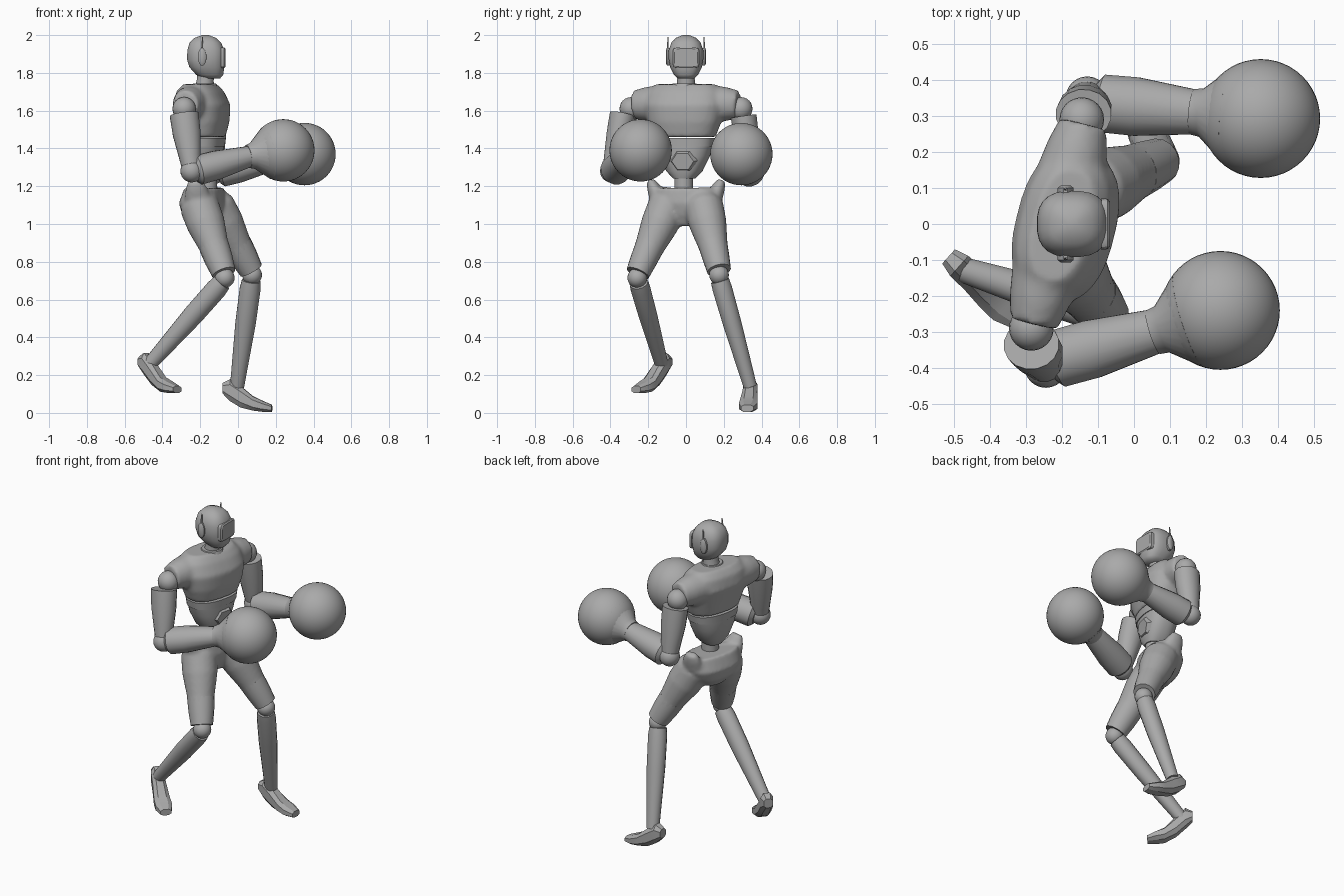
import bpy, bmesh, math
from mathutils import Matrix, Vector

if "Cube" in bpy.data.objects:
    bpy.data.objects.remove(bpy.data.objects["Cube"])

grey = bpy.data.materials.new("plain grey")
grey.use_nodes = True
grey.diffuse_color = (0.4, 0.4, 0.4, 1)
grey.node_tree.nodes["Principled BSDF"].inputs["Base Color"].default_value = (0.4, 0.4, 0.4, 1)


def finish(name, bm, angle=40):
    """Turn a bmesh into a shaded, coloured object."""
    bmesh.ops.recalc_face_normals(bm, faces=bm.faces)
    mesh = bpy.data.meshes.new(name)
    bm.to_mesh(mesh)
    bm.free()
    for poly in mesh.polygons:
        poly.use_smooth = True
    mesh.set_sharp_from_angle(angle=math.radians(angle))
    mesh.materials.append(grey)
    obj = bpy.data.objects.new(name, mesh)
    bpy.context.collection.objects.link(obj)
    return obj


def frame(start, end, forward=(1, 0, 0)):
    """Axes at start: local z runs to end, local x leans forward."""
    start = Vector(start)
    z = (Vector(end) - start).normalized()
    y = z.cross(Vector(forward)).normalized()
    x = y.cross(z)
    return Matrix.Translation(start) @ Matrix((x, y, z)).transposed().to_4x4()


def add_loft(bm, matrix, rings, sides=20, power=2.0):
    """Rings are (height, centre x, centre y, radius x, radius y)."""
    loops = []
    for h, cx, cy, rx, ry in rings:
        loop = []
        for i in range(sides):
            a = math.tau * (i + 0.5) / sides
            c, s = math.cos(a), math.sin(a)
            px = math.copysign(abs(c) ** (2 / power), c) * rx + cx
            py = math.copysign(abs(s) ** (2 / power), s) * ry + cy
            loop.append(bm.verts.new(matrix @ Vector((px, py, h))))
        loops.append(loop)
    for a, b in zip(loops, loops[1:]):
        for i in range(sides):
            j = (i + 1) % sides
            bm.faces.new((a[i], a[j], b[j], b[i]))
    bm.faces.new(loops[0])
    bm.faces.new(loops[-1])


def loft(name, matrix, rings, sides=20, power=2.0, angle=40):
    bm = bmesh.new()
    add_loft(bm, matrix, rings, sides, power)
    return finish(name, bm, angle)


def limb_rings(start, end, profile):
    """Profile is (fraction, radius x, radius y) along the limb."""
    length = (Vector(end) - Vector(start)).length
    return [(t * length, 0, 0, rx, ry) for t, rx, ry in profile]


def limb(name, start, end, profile, forward=(1, 0, 0), sides=16):
    return loft(name, frame(start, end, forward), limb_rings(start, end, profile), sides)


def ball(name, centre, radius, segments=24):
    bm = bmesh.new()
    bmesh.ops.create_uvsphere(bm, u_segments=segments, v_segments=segments // 2, radius=radius,
                              matrix=Matrix.Translation(centre))
    return finish(name, bm, 60)


def fuse(obj, voxel, smoothing):
    """Blend overlapping lofts into one soft skin."""
    mod = obj.modifiers.new("blend", 'REMESH')
    mod.mode, mod.voxel_size, mod.use_smooth_shade = 'VOXEL', voxel, True
    mod = obj.modifiers.new("soften", 'SMOOTH')
    mod.factor, mod.iterations = 0.5, smoothing


# Torso, twisted so that the left shoulder leads
twist = Matrix.Translation((-0.21, 0, 0)) @ Matrix.Rotation(math.radians(-14), 4, 'Z')
bm = bmesh.new()
add_loft(bm, twist, [(1.46, 0.03, 0, 0.105, 0.165), (1.54, 0.03, 0, 0.125, 0.195),
                     (1.63, 0.02, 0, 0.14, 0.215), (1.70, 0.01, 0, 0.115, 0.2),
                     (1.74, 0.01, 0, 0.08, 0.16)], 32, 2.5)
for side in (-1, 1):
    sleeve = twist @ frame((0, side * 0.12, 1.64), (0, side * 0.3, 1.63))
    add_loft(bm, sleeve, [(0, 0, 0, 0.1, 0.1), (0.1, 0, 0, 0.085, 0.09),
                          (0.165, 0, 0, 0.068, 0.075)])
fuse(finish("chest", bm), 0.012, 6)
loft("midriff_band", twist, [(1.41, 0.03, 0, 0.105, 0.155), (1.455, 0.03, 0, 0.108, 0.163)], 32, 2.4)
loft("abdomen", twist, [(1.24, 0.04, 0, 0.065, 0.055), (1.28, 0.035, 0, 0.085, 0.095),
                        (1.36, 0.03, 0, 0.098, 0.135), (1.41, 0.03, 0, 0.1, 0.15)], 32, 2.4)
loft("spine", twist, [(1.12, 0.05, 0, 0.05, 0.05), (1.25, 0.05, 0, 0.05, 0.05)], 12)
plate = twist @ frame((0.11, 0.015, 1.335), (0.145, 0.015, 1.33), (0, 0, 1))
loft("belly_plate", plate, [(0, 0, 0, 0.065, 0.075), (0.024, 0, 0, 0.05, 0.06)], 6, angle=20)
loft("collar", twist, [(1.715, 0.03, 0, 0.075, 0.08), (1.745, 0.035, 0, 0.06, 0.062)], 24)

# Head
limb("neck", (-0.18, 0, 1.7), (-0.165, 0, 1.83), [(0, 0.055, 0.055), (0.5, 0.045, 0.047), (1, 0.05, 0.05)])
loft("head", Matrix.Translation((-0.17, 0, 0)),
     [(1.77, 0.03, 0, 0.045, 0.045), (1.79, 0.02, 0, 0.072, 0.064), (1.83, 0.005, 0, 0.093, 0.085),
      (1.87, 0, 0, 0.1, 0.092), (1.92, 0, 0, 0.099, 0.092), (1.96, -0.003, 0, 0.084, 0.078),
      (1.985, -0.003, 0, 0.058, 0.055), (2, -0.003, 0, 0.018, 0.018)], 24, 2.6, 50)
loft("visor", frame((-0.09, 0, 1.88), (-0.067, 0, 1.88), (0, 0, 1)),
     [(0, 0, 0, 0.055, 0.072), (0.017, 0, 0, 0.055, 0.07), (0.023, 0, 0, 0.048, 0.062)], 20, 6, 25)
for side, word in ((-1, "right"), (1, "left")):
    ear = frame((-0.19, side * 0.08, 1.885), (-0.19, side * 0.108, 1.885), (0, 0, 1))
    loft(word + "_ear_disc", ear, [(0, 0, 0, 0.048, 0.023), (0.02, 0, 0, 0.048, 0.023),
                                  (0.027, 0, 0, 0.036, 0.014)], 12)
    limb(word + "_antenna", (-0.19, side * 0.098, 1.92), (-0.187, side * 0.095, 1.99),
         [(0, 0.007, 0.005), (1, 0.003, 0.002)], sides=6)

# Hips and thighs share one skin
legs = {
    "right": dict(hip=(-0.21, -0.09, 1.11), knee=(-0.075, -0.255, 0.74), ball=(-0.07, -0.258, 0.715),
                  shin=(-0.085, -0.25, 0.69), ankle=(-0.465, -0.13, 0.26),
                  heel=(-0.515, -0.09, 0.1), toe=(-0.32, -0.265, 0.1), lift=0.06),
    "left": dict(hip=(-0.13, 0.09, 1.11), knee=(0.07, 0.175, 0.755), ball=(0.075, 0.175, 0.73),
                 shin=(0.07, 0.18, 0.7), ankle=(-0.005, 0.34, 0.14),
                 heel=(-0.08, 0.345, 0), toe=(0.17, 0.325, 0), lift=0.02),
}
bm = bmesh.new()
add_loft(bm, Matrix.Translation((-0.18, 0, 0)) @ Matrix.Rotation(math.radians(-14), 4, 'Z'),
         [(0.99, 0, 0, 0.06, 0.07), (1.05, -0.01, 0, 0.1, 0.15), (1.11, -0.01, 0, 0.115, 0.185),
          (1.19, 0, 0, 0.095, 0.175)], 28, 2.3)
for leg in legs.values():
    hip, knee = leg["hip"], leg["knee"]
    add_loft(bm, frame(hip, knee), limb_rings(hip, knee, [
        (-0.15, 0.07, 0.07), (0.05, 0.105, 0.105), (0.3, 0.102, 0.1), (0.6, 0.08, 0.08), (1, 0.062, 0.062)]))
for side in (-1, 1):
    add_loft(bm, frame((-0.185 + side * 0.03, side * 0.15, 1.14), (-0.2 + side * 0.03, side * 0.19, 1.235)),
             [(0, 0, 0, 0.07, 0.045), (0.06, 0, 0, 0.055, 0.035), (0.1, 0, 0, 0.035, 0.022)])
fuse(finish("hips_and_thighs", bm), 0.011, 5)

# Lower legs and feet
for word, leg in legs.items():
    knee, hip = Vector(leg["knee"]), Vector(leg["hip"])
    limb(word + "_knee_guard", knee.lerp(hip, 0.38), knee,
         [(0, 0.08, 0.078), (0.5, 0.075, 0.072), (1, 0.064, 0.064)])
    ball(word + "_knee_joint", leg["ball"], 0.052)
    limb(word + "_shin", leg["shin"], leg["ankle"],
         [(0, 0.05, 0.05), (0.08, 0.056, 0.053), (0.4, 0.055, 0.05), (0.75, 0.045, 0.042), (1, 0.038, 0.036)])
    lift = leg["lift"]
    loft(word + "_foot", frame(leg["heel"], leg["toe"], (0, 0, 1)),
         [(0, 0.11 + lift, 0, 0.03, 0.028), (0.04, 0.1 + lift, 0, 0.062, 0.04),
          (0.095, 0.075 + lift / 2, 0, 0.06, 0.042), (0.16, 0.05, 0, 0.04, 0.05),
          (0.21, 0.035, 0, 0.031, 0.052), (0.26, 0.024, 0, 0.02, 0.034)], 8, 2.6, 25)

# Arms and round gloves
arms = {
    "right": dict(shoulder=(-0.285, -0.29, 1.61), top=(-0.285, -0.335, 1.58), elbow=(-0.245, -0.395, 1.28),
                  fore=(-0.215, -0.375, 1.285), wrist=(0.07, -0.295, 1.36), glove=(0.24, -0.24, 1.39)),
    "left": dict(shoulder=(-0.145, 0.29, 1.61), top=(-0.14, 0.305, 1.57), elbow=(-0.13, 0.35, 1.27),
                 fore=(-0.09, 0.335, 1.275), wrist=(0.18, 0.31, 1.335), glove=(0.352, 0.293, 1.37)),
}
for word, arm in arms.items():
    ball(word + "_shoulder_joint", arm["shoulder"], 0.062)
    limb(word + "_upper_arm", arm["top"], arm["elbow"],
         [(0, 0.078, 0.07), (0.35, 0.075, 0.066), (0.75, 0.058, 0.055), (1, 0.048, 0.048)])
    ball(word + "_elbow_joint", arm["elbow"], 0.06)
    limb(word + "_forearm", arm["fore"], arm["wrist"],
         [(-0.05, 0.06, 0.06), (0.02, 0.08, 0.082), (0.35, 0.078, 0.083), (1, 0.055, 0.062)], (0, 0, 1))
    limb(word + "_glove_cuff", arm["wrist"], arm["glove"],
         [(-0.1, 0.062, 0.064), (0.05, 0.07, 0.068), (0.5, 0.14, 0.138)], (0, 0, 1), 24)
    ball(word + "_glove", arm["glove"], 0.165, 48)
